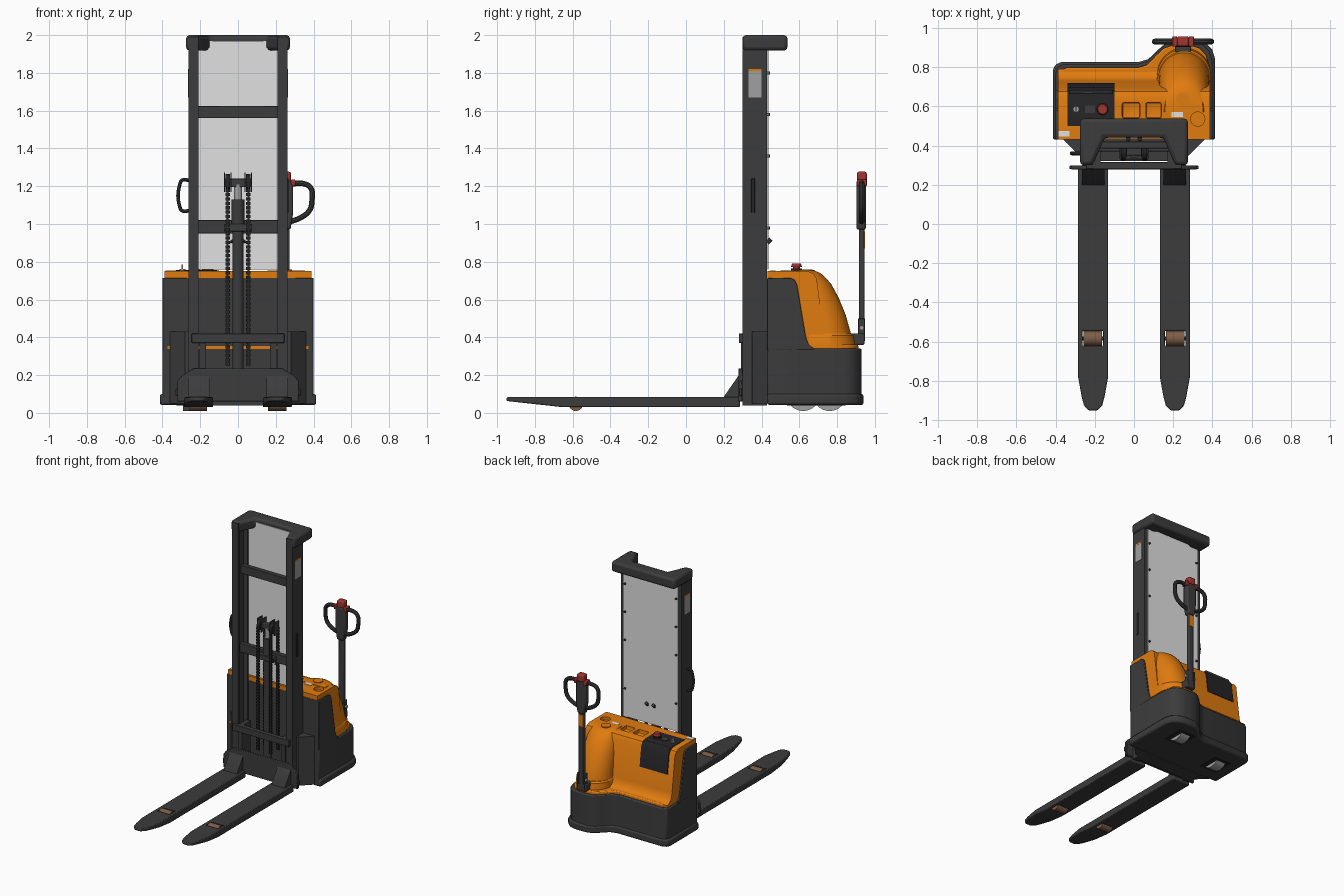
import bpy, bmesh, math
from mathutils import Vector

if "Cube" in bpy.data.objects:
    bpy.data.objects.remove(bpy.data.objects["Cube"])


def material(name, r, g, b):
    m = bpy.data.materials.new(name)
    m.use_nodes = True
    m.diffuse_color = (r, g, b, 1)
    m.node_tree.nodes["Principled BSDF"].inputs["Base Color"].default_value = (r, g, b, 1)
    return m


DARK = material("charcoal", .045, .045, .045)
BLACK = material("black", .018, .018, .02)
ORANGE = material("orange", .75, .2, .005)
SHEET = material("clear sheet", .75, .75, .75)
GREY = material("label grey", .35, .35, .35)
RED = material("red", .35, .035, .03)
BROWN = material("roller brown", .2, .11, .06)


def finish(name, bm, mat, bevel=0):
    bmesh.ops.recalc_face_normals(bm, faces=bm.faces)
    mesh = bpy.data.meshes.new(name)
    bm.to_mesh(mesh)
    bm.free()
    mesh.materials.append(mat)
    ob = bpy.data.objects.new(name, mesh)
    bpy.context.collection.objects.link(ob)
    if bevel:
        mod = ob.modifiers.new("edges", "BEVEL")
        mod.width, mod.segments = bevel, 2
        mod.limit_method, mod.angle_limit = "ANGLE", math.radians(40)
    return ob


def extrude(name, pts, axis, lo, hi, mat, bevel=0):
    """Extrude a 2D outline along x (outline in y,z), y (x,z) or z (x,y)."""
    k = "xyz".index(axis)
    bm = bmesh.new()
    rings = []
    for h in (lo, hi):
        rings.append([bm.verts.new(list(p[:k]) + [h] + list(p[k:])) for p in pts])
    for ring in rings:
        bm.faces.new(ring)
    for i in range(len(pts)):
        j = (i + 1) % len(pts)
        bm.faces.new((rings[0][i], rings[0][j], rings[1][j], rings[1][i]))
    return finish(name, bm, mat, bevel)


def box(name, x, y, z, mat, bevel=0):
    pts = [(x[0], y[0]), (x[1], y[0]), (x[1], y[1]), (x[0], y[1])]
    return extrude(name, pts, "z", z[0], z[1], mat, bevel)


def rod(name, a, b, r, mat, r2=None, sides=24):
    a, b = Vector(a), Vector(b)
    bm = bmesh.new()
    bmesh.ops.create_cone(bm, cap_ends=True, segments=sides, radius1=r,
                          radius2=r if r2 is None else r2, depth=(b - a).length)
    rot = (b - a).to_track_quat("Z", "Y").to_matrix()
    bmesh.ops.rotate(bm, verts=bm.verts, matrix=rot)
    bmesh.ops.translate(bm, verts=bm.verts, vec=(a + b) / 2)
    return finish(name, bm, mat)


def tube(name, pts, r, mat):
    cu = bpy.data.curves.new(name, "CURVE")
    cu.dimensions, cu.bevel_depth, cu.bevel_resolution = "3D", r, 3
    cu.use_fill_caps = True
    cu.resolution_u = 6
    sp = cu.splines.new("BEZIER")
    sp.bezier_points.add(len(pts) - 1)
    for bp, p in zip(sp.bezier_points, pts):
        bp.co, bp.handle_left_type, bp.handle_right_type = p, "AUTO", "AUTO"
    cu.materials.append(mat)
    ob = bpy.data.objects.new(name, cu)
    bpy.context.collection.objects.link(ob)
    bpy.ops.object.select_all(action="DESELECT")
    ob.select_set(True)
    bpy.context.view_layer.objects.active = ob
    bpy.ops.object.convert(target="MESH")


def cut(ob, cutter):
    mod = ob.modifiers.new("cut", "BOOLEAN")
    mod.operation, mod.solver, mod.object = "DIFFERENCE", "EXACT", cutter
    bpy.context.view_layer.objects.active = ob
    bpy.ops.object.modifier_apply(modifier=mod.name)
    bpy.data.objects.remove(cutter)


# Base and bumper
plan = [(-.4, .43), (-.4, .77), (-.39, .8), (-.36, .815), (.02, .815), (.07, .83),
        (.12, .88), (.16, .915), (.21, .93), (.3, .93), (.35, .915), (.385, .88),
        (.4, .83), (.4, .43)]


def grown(dx, dy):
    return [(x + dx * x / .4, y + (dy if y > .5 else 0)) for x, y in plan]


extrude("base", plan, "z", .08, .34, DARK, .008)
extrude("bumper", grown(.014, .01), "z", .042, .1, DARK, .012)
extrude("ledge", grown(-.018, -.018), "z", .33, .362, ORANGE, .008)

# Dark cheeks and front wall, with the orange hood over them
extrude("chassis", [(.43, .33), (.43, .715), (.555, .715), (.575, .705), (.588, .68),
                    (.635, .4), (.65, .36), (.685, .335)], "x", -.4, .4, DARK, .004)
hood = extrude("hood", [(.432, .34), (.432, .75), (.645, .75), (.675, .738), (.692, .71),
                        (.728, .43), (.742, .385), (.765, .365), (.79, .358), (.79, .34)],
               "x", -.388, .388, ORANGE)
for x0, x1 in ((-.06, .03), (.06, .14)):
    cut(hood, box("pocket_cutter", (x0, x1), (.54, .62), (.722, .8), ORANGE, .01))
cut(hood, rod("cup_cutter", (.325, .535, .725), (.325, .535, .8), .036, ORANGE))


# Rounded cover beneath the tiller, lofted from U-shaped rings
def loft(name, levels, back, cx):
    bm = bmesh.new()
    rings = []
    for z, tip, r in levels:
        arc = [(cx + r * math.cos(t * math.pi / 20), tip - r + r * math.sin(t * math.pi / 20))
               for t in range(21)]
        arc += [(cx - r, back), (cx + r, back)]
        rings.append([bm.verts.new((x, y, z)) for x, y in arc])
    for a, b in zip(rings, rings[1:]):
        for i in range(len(a)):
            j = (i + 1) % len(a)
            bm.faces.new((a[i], a[j], b[j], b[i]))
    bm.faces.new(rings[0])
    bm.faces.new(rings[-1])
    return finish(name, bm, ORANGE)


loft("tiller_cover", [(.35, .88, .13), (.42, .873, .13), (.52, .845, .128), (.61, .808, .125),
                      (.68, .77, .12), (.715, .74, .115), (.74, .712, .108), (.754, .68, .098)],
     .57, .255)
loft("cover_foot", [(.35, .9, .137), (.41, .89, .137), (.42, .88, .13)], .65, .255)
rod("cover_cap", (.25, .635, .75), (.25, .635, .76), .036, ORANGE)

# Control panel
extrude("control_panel", [(.5, .73), (.5, .754), (.65, .754), (.68, .743), (.698, .712),
                          (.718, .56), (.68, .56)], "x", -.34, -.1, BLACK)
box("panel_fold", (-.33, -.11), (.665, .68), (.74, .756), DARK, .003)
rod("stop_collar", (-.16, .585, .75), (-.16, .585, .765), .03, BLACK)
rod("stop_stem", (-.16, .585, .76), (-.16, .585, .775), .018, RED)
rod("stop_button", (-.16, .585, .772), (-.16, .585, .79), .029, RED, .024)
rod("key_lock", (-.295, .585, .75), (-.295, .585, .762), .016, GREY)
box("key", (-.298, -.292), (.57, .6), (.76, .785), GREY)
box("gauge", (-.25, -.2), (.565, .605), (.752, .758), DARK)
box("rear_label", (.19, .25), (.545, .57), (.748, .754), SHEET)
box("corner_label", (-.385, -.33), (.445, .475), (.748, .754), SHEET)

# Mast posts, gussets, labels and sheet bolts
for s, side in ((-1, "right"), (1, "left")):
    channel = [(.208, .3), (.262, .3), (.262, .43), (.208, .43), (.208, .415),
               (.245, .415), (.245, .315), (.208, .315)]
    extrude(side + "_post", [(s * x, y) for x, y in channel], "z", .04, 1.99, DARK)
    extrude(side + "_gusset", [(s * x, y) for x, y in
                               ((.25, .35), (.28, .35), (.37, .44), (.25, .44))],
            "z", .05, .43, DARK)
    box(side + "_mast_label", sorted((s * .26, s * .265)), (.33, .4), (1.67, 1.81), GREY)
    box(side + "_label_stripe", sorted((s * .26, s * .266)), (.33, .4), (1.81, 1.82), ORANGE)
    for z in (.98, 1.36, 1.58, 1.8):
        rod(side + "_sheet_bolt", (s * .222, .43, z), (s * .222, .446, z), .008, DARK, sides=10)
box("guard_sheet", (-.235, .235), (.431, .436), (.76, 1.97), SHEET)
for x in (-.03, .03):
    rod("hose_clip", (x, .43, .9), (x, .45, .92), .012, DARK, sides=10)
for i, (z0, z1, y) in enumerate(((.37, .42, .28), (.95, 1.02, .37), (1.56, 1.625, .385))):
    box(f"crossbar_{i}", (-.245, .245), (y, y + .035), (z0, z1), DARK, .003)
box("mast_foot", (-.25, .25), (.32, .43), (.04, .1), DARK)

# Mast cap
extrude("mast_cap", [(-.275, .3), (-.21, .3), (-.15, .44), (.15, .44), (.21, .3), (.275, .3),
                     (.275, .537), (-.275, .537)], "z", 1.918, 2.0, DARK, .018)

# Lift cylinder, crosshead and chains
rod("lift_cylinder", (0, .37, .08), (0, .37, 1.02), .03, DARK)
rod("cylinder_gland", (0, .37, 1.0), (0, .37, 1.13), .034, DARK)
rod("lift_rod", (0, .37, 1.1), (0, .37, 1.21), .022, GREY)
box("crosshead", (-.075, .075), (.35, .39), (1.195, 1.24), DARK, .005)
box("cylinder_clamp", (-.075, .075), (.33, .4), (.96, 1.0), DARK, .004)
for s in (-1, 1):
    x = s * .055
    rod("chain_pulley", (x - .012, .37, 1.22), (x + .012, .37, 1.22), .045, BLACK)
    for e in (-.017, .017):
        box("pulley_cheek", (x + e - .003, x + e + .003), (.34, .4), (1.17, 1.272), DARK)
    for y in (.327, .412):
        box("chain_core", (x - .005, x + .005), (y - .004, y + .004), (.25, 1.22), BLACK)
        link = box("chain_links", (x - .012, x + .012), (y - .006, y + .006), (.25, .266), BLACK)
        arr = link.modifiers.new("links", "ARRAY")
        arr.count, arr.use_relative_offset, arr.use_constant_offset = 42, False, True
        arr.constant_offset_displace = (0, 0, .023)

# Fork carriage
extrude("carriage_plate", [(-.32, .06), (-.32, .17), (-.3, .195), (-.235, .235), (.235, .235),
                           (.3, .195), (.32, .17), (.32, .06)], "y", .277, .298, DARK, .004)
box("carriage_rail", (-.33, .33), (.28, .297), (.09, .13), DARK, .004)
for s in (-1, 1):
    box("carriage_upright", sorted((s * .17, s * .205)), (.29, .4), (.08, .42), DARK)
    extrude("fork_heel", [(.3, .06), (.3, .2), (.28, .2), (.2, .085), (.2, .06)], "x",
            *sorted((s * .15, s * .265)), DARK)

    # Forks with tapered tips and load rollers
    outline = [(.132, .285), (.132, -.78), (.15, -.88), (.162, -.925), (.185, -.95),
               (.232, -.95), (.255, -.925), (.267, -.88), (.285, -.78), (.285, .285)]
    fork = extrude("fork", [(s * x, y) for x, y in outline], "z", .03, .083, DARK)
    bm = bmesh.new()
    bm.from_mesh(fork.data)
    bmesh.ops.bisect_plane(bm, geom=bm.verts[:] + bm.edges[:] + bm.faces[:],
                           plane_co=(0, -.65, 0), plane_no=(0, 1, 0))
    for v in bm.verts:
        if v.co.y < -.65 and v.co.z < .05:
            v.co.z += (-.65 - v.co.y) * .11
    bm.to_mesh(fork.data)
    bm.free()
    cut(fork, box("roller_cutter", sorted((s * .157, s * .263)), (-.622, -.545), (0, .2), DARK))
    mod = fork.modifiers.new("edges", "BEVEL")
    mod.width, mod.segments, mod.angle_limit = .006, 2, math.radians(40)
    rod("load_roller", (s * .163, -.583, .048), (s * .257, -.583, .048), .038, BROWN)
    rod("roller_axle", (s * .14, -.583, .048), (s * .28, -.583, .048), .01, DARK)

# Drive wheel and castor
for name, x, y in (("drive_wheel", .2, .76), ("castor_wheel", -.25, .62)):
    rod(name, (x - .04, y, .1), (x + .04, y, .1), .09, GREY, sides=32)
    box(name + "_well", (x - .075, x + .075), (y - .085, y + .085), (.038, .05), BLACK)

# Tiller arm and handle
TX, TY = .25, .93
box("tiller_bracket", (TX - .04, TX + .04), (.87, .945), (.36, .42), DARK, .008)
for s in (-1, 1):
    box("tiller_lug", sorted((TX + s * .022, TX + s * .034)), (.91, .948), (.38, .5), DARK, .004)
rod("tiller_pivot", (TX - .045, TY, .45), (TX + .045, TY, .45), .012, GREY)
box("tiller_shaft", (TX - .022, TX + .022), (.916, .944), (.4, 1.03), DARK, .006)
box("shaft_label", (TX - .02, TX + .02), (.94, .948), (.87, .96), ORANGE)
extrude("handle_body", [(TX - .028, .97), (TX + .028, .97), (TX + .042, 1.06), (TX + .042, 1.2),
                        (TX + .03, 1.23), (TX - .03, 1.23), (TX - .042, 1.2), (TX - .042, 1.06)],
        "y", .902, .952, DARK, .01)
for s in (-1, 1):
    tube("handle_grip", [(TX + s * x, TY, z) for x, z in
                         ((.02, 1.01), (.085, 1.035), (.13, 1.075), (.142, 1.13), (.138, 1.185),
                          (.11, 1.21), (.02, 1.212))], .015, DARK)
    box("thumb_switch", sorted((TX + s * .03, TX + s * .055)), (.905, .957), (1.2, 1.235), RED, .005)
box("belly_button", (TX - .03, TX + .03), (.905, .957), (1.22, 1.277), RED, .01)

# Grab handle on the mast
tube("grab_handle", [(-.26, .36, 1.07), (-.295, .36, 1.07), (-.308, .36, 1.09), (-.308, .36, 1.21),
                     (-.295, .36, 1.232), (-.26, .36, 1.232)], .01, DARK)
box("left_mast_strip", (.26, .268), (.345, .365), (1.06, 1.24), BLACK, .002)

# Smooth curved faces, keep sharp edges
bpy.ops.object.select_all(action="DESELECT")
for ob in bpy.context.collection.objects:
    if ob.type == "MESH":
        ob.select_set(True)
        bpy.context.view_layer.objects.active = ob
bpy.ops.object.shade_smooth_by_angle(angle=math.radians(35))
